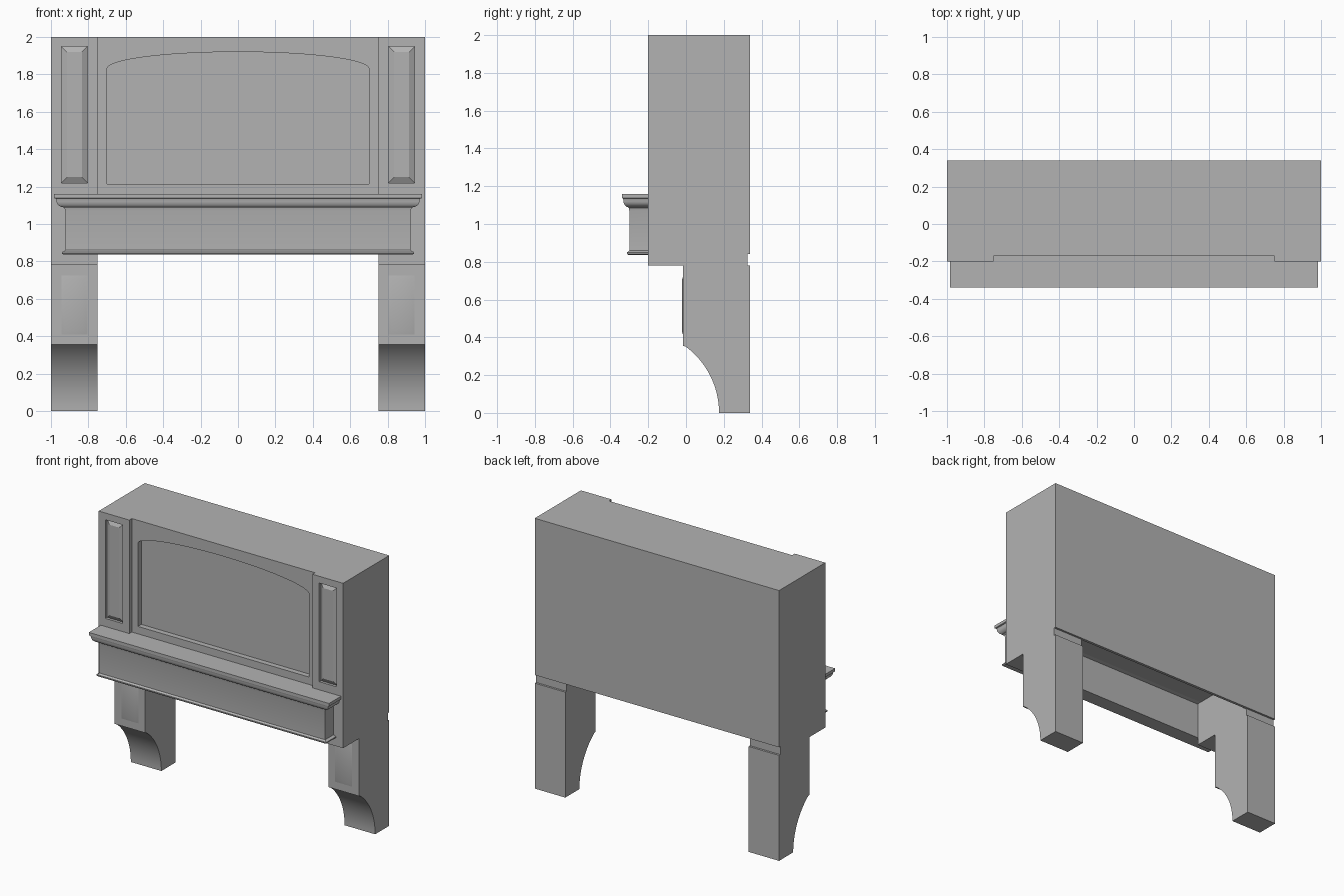
import bpy, bmesh, math

cube = bpy.data.objects.get("Cube")
if cube:
    bpy.data.objects.remove(cube, do_unlink=True)

grey = bpy.data.materials.new("plain_grey")
grey.use_nodes = True
grey.diffuse_color = (0.45, 0.45, 0.45, 1)
grey.node_tree.nodes["Principled BSDF"].inputs["Base Color"].default_value = grey.diffuse_color


def loft(name, rings):
    """Skin a closed solid through matching rings of points."""
    bm = bmesh.new()
    loops = [[bm.verts.new(p) for p in ring] for ring in rings]
    n = len(loops[0])
    for a, b in zip(loops, loops[1:]):
        for i in range(n):
            j = (i + 1) % n
            bm.faces.new((a[i], a[j], b[j], b[i]))
    bm.faces.new(loops[0][::-1])
    bm.faces.new(loops[-1])
    bmesh.ops.recalc_face_normals(bm, faces=bm.faces)
    mesh = bpy.data.meshes.new(name)
    bm.to_mesh(mesh)
    bm.free()
    mesh.materials.append(grey)
    obj = bpy.data.objects.new(name, mesh)
    bpy.context.collection.objects.link(obj)
    return obj


def box(name, x0, x1, y0, y1, z0, z1):
    rect = [(x0, y0), (x1, y0), (x1, y1), (x0, y1)]
    return loft(name, [[(x, y, z) for x, y in rect] for z in (z0, z1)])


def cut(obj, cutter):
    cutter.hide_render = True
    mod = obj.modifiers.new("recess", "BOOLEAN")
    mod.operation = "DIFFERENCE"
    mod.solver = "EXACT"
    mod.object = cutter
    bpy.context.view_layer.objects.active = obj
    bpy.ops.object.modifier_apply(modifier=mod.name)
    bpy.data.objects.remove(cutter, do_unlink=True)


def raised_panel(name, x0, x1, z0, z1, y_base, y_face, inset):
    """Panel field with sloping margins."""
    rings = []
    for y, d in ((y_base + 0.005, 0), (y_base, 0), (y_face, inset)):
        rings.append([(x0 + d, y, z0 + d), (x1 - d, y, z0 + d),
                      (x1 - d, y, z1 - d), (x0 + d, y, z1 - d)])
    return loft(name, rings)


# Side profile shared by both columns: upper block, leg, scooped foot
BACK, FRONT, TOP = 0.34, -0.2, 2.0
radius, sweep = 0.4375, math.asin(0.8)
scoop = [(0.175 - radius + radius * math.cos(sweep * i / 16),
          radius * math.sin(sweep * i / 16)) for i in range(17)]
profile = [(FRONT, TOP), (BACK, TOP), (BACK, 0.84), (0.325, 0.84), (0.325, 0.78),
           (BACK, 0.78), (BACK, 0)] + scoop + [(-0.015, 0.355), (-0.015, 0.78), (FRONT, 0.78)]

parts = []
for side, s in (("left", 1), ("right", -1)):
    column = loft(side + "_column", [[(s * x, y, z) for y, z in profile] for x in (0.75, 1.0)])
    x0, x1 = sorted((s * 0.805, s * 0.945))
    cut(column, box("cutter", x0, x1, FRONT - 0.1, FRONT + 0.02, 1.22, 1.95))
    parts += [column,
              raised_panel(side + "_column_panel", x0, x1, 1.22, 1.95, -0.18, -0.197, 0.03),
              raised_panel(side + "_leg_panel", x0, x1, 0.41, 0.725, -0.015, -0.021, 0.02)]

# Centre body with an arched recess
body = box("centre_body", -0.75, 0.75, -0.17, BACK, 1.11, TOP)
arch = [(-0.7, 1.215), (0.7, 1.215)]
arch += [(0.7 * math.cos(math.pi * i / 48), 1.83 + 0.09 * math.sin(math.pi * i / 48))
         for i in range(49)]
cut(body, loft("cutter", [[(x, y, z) for x, z in arch] for y in (-0.3, -0.13)]))
parts.append(body)

# Wall closing the back of the hollow underside
parts.append(box("back_wall", -0.75, 0.75, 0.32, BACK, 0.84, 1.11))

# Mantel: moulding outline as (overhang, height), returned along both ends
moulding = [(0.008, 0.837), (0.012, 0.842), (0.012, 0.85), (0.004, 0.855), (0, 0.86),
            (0, 1.07), (0.003, 1.085)]
moulding += [(0.008 + 0.024 * math.sin(a), 1.128 - 0.038 * math.cos(a))
             for a in [math.pi / 2 * i / 8 for i in range(9)]]
moulding += [(0.034, 1.135), (0.04, 1.138), (0.04, 1.16)]
rings = []
for out, z in moulding:
    x, y = 0.923 + 1.5 * out, -0.3 - out
    rear = -0.165 if z > 1.11 else FRONT
    rings.append([(-x, y, z), (x, y, z), (x, rear, z), (-x, rear, z)])
parts.append(loft("mantel", rings))

# Smooth the curved faces, keep the edges crisp
bpy.ops.object.select_all(action="DESELECT")
for obj in parts:
    obj.select_set(True)
bpy.context.view_layer.objects.active = parts[0]
bpy.ops.object.shade_smooth_by_angle(angle=math.radians(25))
